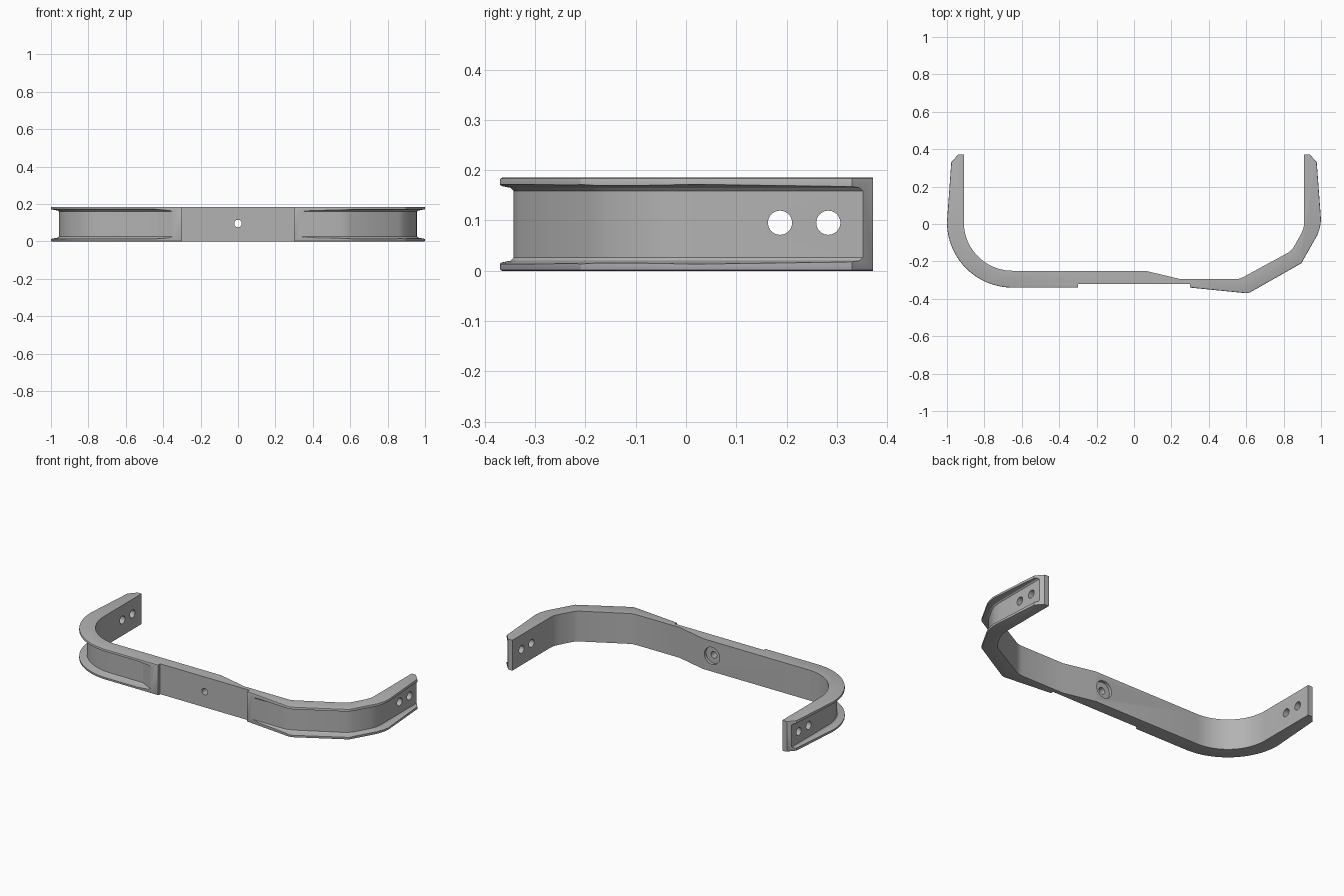
import bpy
import bmesh
from math import cos, sin, radians
from mathutils import Vector

if "Cube" in bpy.data.objects:
    bpy.data.objects.remove(bpy.data.objects["Cube"])

HEIGHT = 0.185
WEB = 0.048

grey = bpy.data.materials.new("satin grey metal")
grey.use_nodes = True
grey.diffuse_color = (0.45, 0.45, 0.45, 1)
grey.node_tree.nodes["Principled BSDF"].inputs["Base Color"].default_value = (0.45, 0.45, 0.45, 1)


def arc(cx, cy, r, start, end, steps=20):
    angles = [radians(start + (end - start) * i / steps) for i in range(steps + 1)]
    return [(cx + r * cos(a), cy + r * sin(a)) for a in angles]


def to_object(bm, name):
    bmesh.ops.recalc_face_normals(bm, faces=bm.faces[:])
    mesh = bpy.data.meshes.new(name)
    bm.to_mesh(mesh)
    bm.free()
    obj = bpy.data.objects.new(name, mesh)
    bpy.context.collection.objects.link(obj)
    mesh.materials.append(grey)
    return obj


def offset(path, dist):
    """Mitred offset to the right-hand side of a path."""
    pts = [Vector(p) for p in path]
    dirs = [(b - a).normalized() for a, b in zip(pts, pts[1:])]
    out = []
    for i, p in enumerate(pts):
        n1, n2 = [Vector((d.y, -d.x)) for d in (dirs[max(i - 1, 0)], dirs[min(i, len(dirs) - 1)])]
        out.append(p + (n1 + n2) * dist / (1 + n1.dot(n2)))
    return out


def channel_cutter(name, path):
    """Drafted pocket with softened roots, swept along the inner wall."""
    half = [(0, 0.026), (0.006, 0.02), (0.1, 0.002)]
    section = half + [(d, HEIGHT - z) for d, z in reversed(half)]
    bm = bmesh.new()
    rails = [[bm.verts.new((p.x, p.y, z)) for p in offset(path, WEB + d)] for d, z in section]
    for a, b in zip(rails, rails[1:] + rails[:1]):
        for i in range(len(path) - 1):
            bm.faces.new((a[i], a[i + 1], b[i + 1], b[i]))
    for i in (0, -1):
        bm.faces.new([r[i] for r in rails])
    return to_object(bm, name)


def drill(name, axis, radius, length, centre):
    bpy.ops.mesh.primitive_cylinder_add(vertices=40, radius=radius, depth=length, location=centre)
    obj = bpy.context.object
    obj.name = name
    obj.rotation_euler = (0, radians(90), 0) if axis == "X" else (radians(90), 0, 0)
    obj.data.materials.append(grey)
    return obj


# Plan outline: left-hand rounded bend, recessed centre, faceted bend
inner_round = arc(-0.65, 0.01, 0.26, 180, 270)
inner_facets = [(0.54, -0.295), (0.56, -0.293), (0.58, -0.286), (0.83, -0.15), (0.85, -0.13),
                (0.895, -0.05), (0.907, -0.02), (0.91, 0.02)]
outer = [(-0.94, 0.372), (-0.977, 0.33)] + arc(-0.65, 0.01, 0.35, 180, 270)
outer += [(-0.3, -0.34), (-0.3, -0.32), (0.3, -0.32), (0.3, -0.34)]
outer += [(0.6, -0.37), (0.62, -0.366), (0.895, -0.21), (0.98, -0.06), (0.994, -0.02),
          (1.0, 0.02), (0.977, 0.33), (0.94, 0.372)]
inner = [(-0.91, 0.372)] + inner_round + [(0.06, -0.25), (0.25, -0.295)]
inner += inner_facets + [(0.91, 0.372)]

# Solid bracket with softened flange rims
bm = bmesh.new()
base = bm.faces.new([bm.verts.new((x, y, 0)) for x, y in outer + inner[::-1]])
grown = bmesh.ops.extrude_face_region(bm, geom=[base])["geom"]
bmesh.ops.translate(bm, vec=(0, 0, HEIGHT), verts=[v for v in grown if isinstance(v, bmesh.types.BMVert)])
outer_keys = {(round(x, 4), round(y, 4)) for x, y in outer if abs(x) > 0.29 and y != -0.32}


def is_rim(edge):
    a, b = (v.co for v in edge.verts)
    keys = [(round(c.x, 4), round(c.y, 4)) in outer_keys for c in (a, b)]
    return all(keys) and abs(a.z - b.z) < 0.001 and a.x * b.x > 0


bmesh.ops.bevel(bm, geom=[e for e in bm.edges if is_rim(e)], offset=0.004, segments=2,
                profile=0.5, affect="EDGES")
bracket = to_object(bm, "bracket")

# Outer channels, fading out beside the centre pad
cutters = [
    channel_cutter("round_channel_cutter",
                   [(-0.91, 0.45)] + inner_round + [(-0.42, -0.25), (-0.32, -0.302)]),
    channel_cutter("faceted_channel_cutter", [(0.3, -0.295)] + inner_facets + [(0.91, 0.45)]),
]

# Arm bolt holes, centre hole and its counterbore
MID = HEIGHT / 2 + 0.003
for side in (-1, 1):
    for y in (0.187, 0.283):
        cutters.append(drill("arm_hole_cutter", "X", 0.024, 0.3, (side * 0.94, y, MID)))
cutters.append(drill("counterbore_cutter", "Y", 0.052, 0.1, (0, -0.218, MID)))
cutters.append(drill("centre_hole_cutter", "Y", 0.02, 0.3, (0, -0.28, MID)))

bpy.ops.object.select_all(action="DESELECT")
bpy.context.view_layer.objects.active = bracket
bracket.select_set(True)
for cutter in cutters:
    cutter.hide_render = True
    mod = bracket.modifiers.new("cut", "BOOLEAN")
    mod.operation = "DIFFERENCE"
    mod.solver = "EXACT"
    mod.object = cutter
    bpy.ops.object.modifier_apply(modifier=mod.name)
for cutter in cutters:
    bpy.data.objects.remove(cutter)

bpy.ops.object.shade_smooth_by_angle(angle=radians(25))
